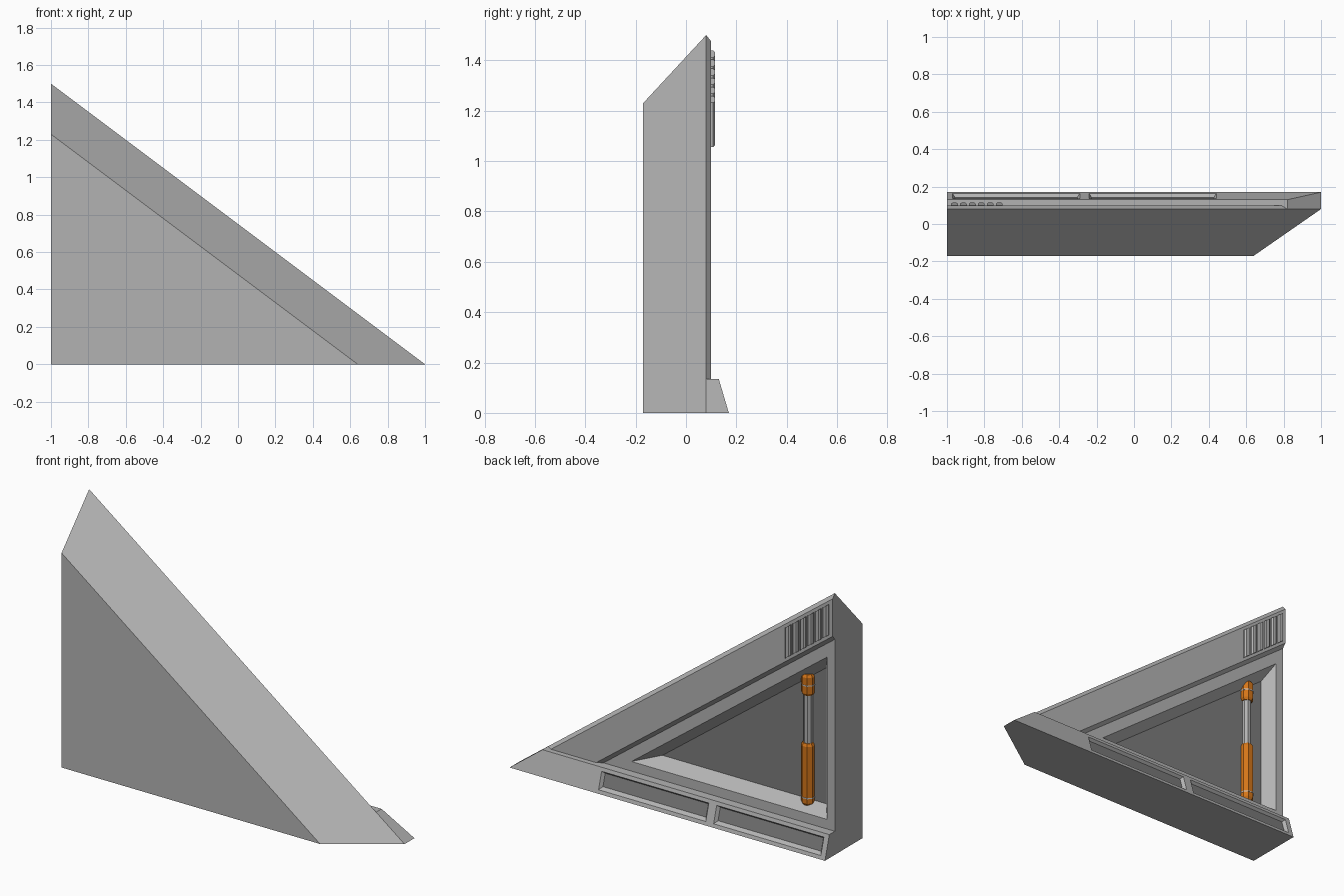
import bpy, bmesh, math

if "Cube" in bpy.data.objects:
    bpy.data.objects.remove(bpy.data.objects["Cube"])

SLOPE = 0.75  # slant of the long edge: z = c - SLOPE * x


def paint(name, *rgb):
    m = bpy.data.materials.new(name)
    m.diffuse_color = (*rgb, 1)
    m.use_nodes = True
    m.node_tree.nodes["Principled BSDF"].inputs["Base Color"].default_value = m.diffuse_color
    return m


orange = paint("orange_paint", 0.66, 0.18, 0.01)
grey = paint("mid_grey", 0.45, 0.45, 0.45)
dark = paint("dark_grey", 0.2, 0.2, 0.2)
light = paint("light_grey", 0.6, 0.6, 0.6)


def loft(name, rings, mat=grey):
    """Skin a stack of equal-length point rings and cap both ends."""
    bm = bmesh.new()
    vs = [[bm.verts.new(p) for p in r] for r in rings]
    n = len(rings[0])
    for a, b in zip(vs, vs[1:]):
        for i in range(n):
            j = (i + 1) % n
            bm.faces.new((a[i], a[j], b[j], b[i]))
    bm.faces.new(vs[0])
    bm.faces.new(vs[-1])
    bmesh.ops.recalc_face_normals(bm, faces=bm.faces)
    me = bpy.data.meshes.new(name)
    bm.to_mesh(me)
    bm.free()
    ob = bpy.data.objects.new(name, me)
    bpy.context.collection.objects.link(ob)
    me.materials.append(mat)
    return ob


def cut(target, cutter):
    cutter.hide_render = True
    m = target.modifiers.new("cut", 'BOOLEAN')
    m.operation, m.solver, m.object = 'DIFFERENCE', 'EXACT', cutter
    bpy.context.view_layer.objects.active = target
    bpy.ops.object.modifier_apply(modifier=m.name)
    bpy.data.objects.remove(cutter)


def darken(ob, test):
    """Give the faces whose centre passes the test the dark material."""
    me = ob.data
    me.materials.clear()
    me.materials.append(grey)
    me.materials.append(dark)
    for p in me.polygons:
        p.material_index = 1 if test(p.center) else 0


def tri(x0, z0, c, y):
    return [(x0, y, z0), ((c - z0) / SLOPE, y, z0), (x0, y, c - SLOPE * x0)]


# Wedge body with a slanted long edge and a sloped, dark-floored pocket in the back
body = loft("wedge_body", [tri(-1, 0, 0.48, -0.17), tri(-1, 0, 0.75, 0.08)])
cut(body, loft("pocket_cutter", [tri(-0.95, 0.19, 0.4075, 0.12),
                                 tri(-0.95, 0.19, 0.4075, 0.08),
                                 tri(-0.90, 0.24, 0.345, 0.013)]))
darken(body, lambda c: abs(c.y - 0.013) < 0.002)


# Raised trim along the long edge, bevelled both sides
def trim(c_out, c_in, y):
    return [(-1, y, c_out + SLOPE), (-1, y, c_in + SLOPE),
            (c_in / SLOPE, y, 0), (c_out / SLOPE, y, 0)]


loft("slanted_trim", [trim(0.75, 0.485, 0.08), trim(0.725, 0.51, 0.10)])

# Bottom rail, its far end cut along the slant
prof = [(0.08, 0), (0.17, 0), (0.13, 0.135), (0.08, 0.135)]
rail = loft("bottom_rail", [[(-1, y, z) for y, z in prof],
                            [(1 - z / SLOPE, y, z) for y, z in prof]])


def face_y(z):
    return 0.17 - 0.04 * z / 0.135


# Two recessed slots in the rail's sloping face
def slot_ring(x0, x1, inset, d):
    lo, hi = 0.02 + inset, 0.115 - inset
    return [(x, face_y(z) + d, z) for x, z in
            ((x0 + inset, lo), (x1 - inset, lo), (x1 - inset, hi), (x0 + inset, hi))]


for x0 in (-0.97, -0.24):
    x1 = x0 + 0.68
    cut(rail, loft("slot_cutter", [slot_ring(x0, x1, 0, 0.01), slot_ring(x0, x1, 0, 0),
                                   slot_ring(x0, x1, 0.013, -0.018)]))
darken(rail, lambda c: abs(c.y - face_y(c.z) + 0.018) < 0.002)

# Six upright vent ribs near the top corner
for i in range(6):
    x = -0.96 + i * 0.048
    rib = [(-0.018, 0.095), (-0.018, 0.108), (-0.010, 0.115),
           (0.010, 0.115), (0.018, 0.108), (0.018, 0.095)]
    loft(f"vent_rib_{i + 1}", [[(x + dx, y, c - SLOPE * (x + dx + 1)) for dx, y in rib]
                               for c in (1.28, 1.455)])


# Upright piston in the pocket
def rod(name, stations, mat, sides=8):
    return loft(name, [[(-0.79 + r * math.cos(math.tau * (k + 0.5) / sides),
                         0.02 + r * math.sin(math.tau * (k + 0.5) / sides), z)
                        for k in range(sides)] for z, r in stations], mat)


rod("piston_cylinder", [(0.215, 0.028), (0.23, 0.038), (0.555, 0.038), (0.57, 0.030)], orange)
rod("piston_cap", [(0.845, 0.030), (0.858, 0.038), (0.95, 0.038), (0.965, 0.028)], orange)
rod("piston_rod", [(0.55, 0.025), (0.86, 0.025)], grey)
for i, z in enumerate((0.26, 0.905)):
    rod(f"piston_ring_{i + 1}", [(z - 0.003, 0.040), (z + 0.003, 0.040)], light)
